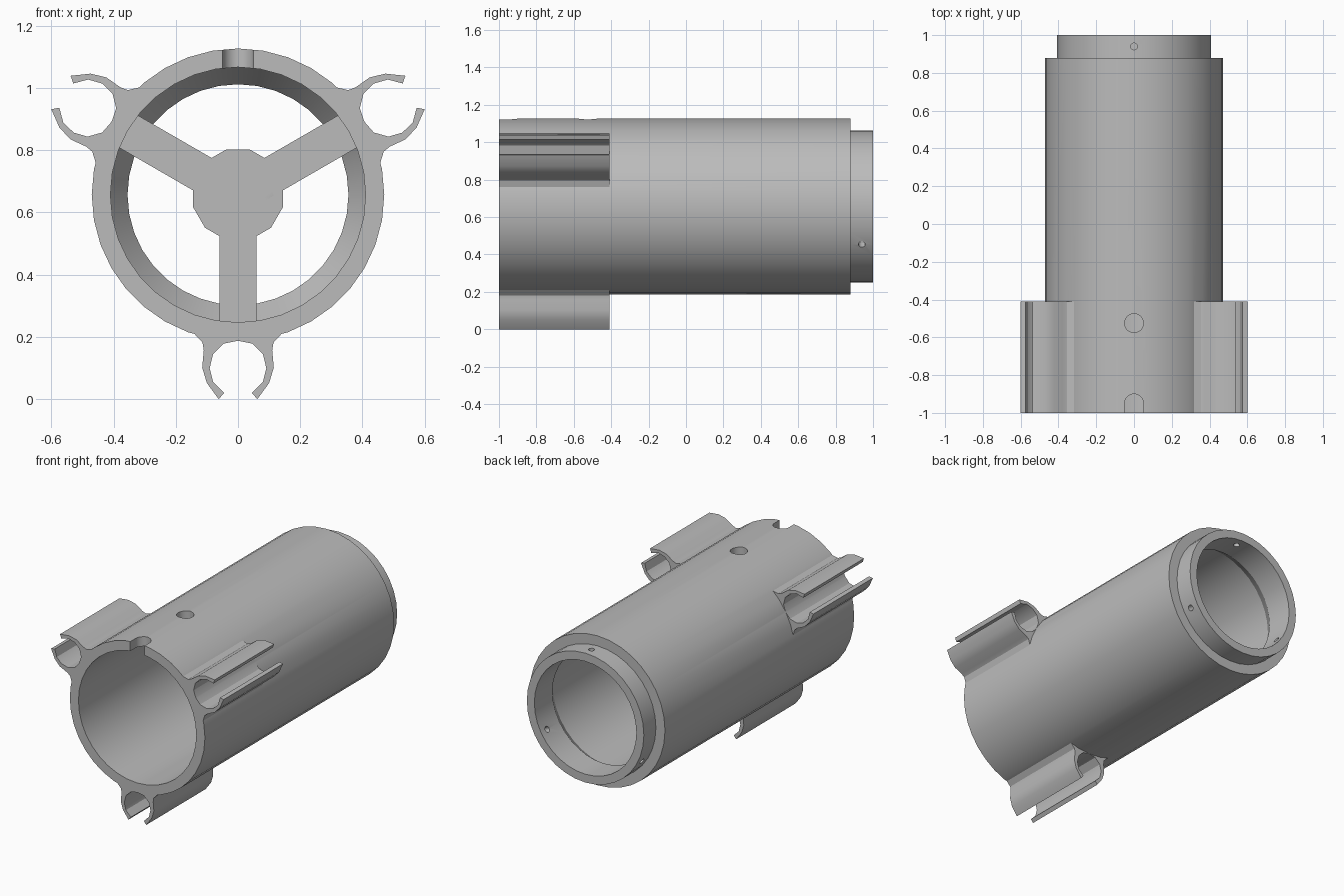
import bpy, bmesh, math
from mathutils import Matrix, Vector

cube = bpy.data.objects.get("Cube")
if cube:
    bpy.data.objects.remove(cube)

AXIS_Z = 0.657
grey = bpy.data.materials.new("matte grey")
grey.use_nodes = True
grey.diffuse_color = (0.5, 0.5, 0.5, 1)
grey.node_tree.nodes["Principled BSDF"].inputs["Base Color"].default_value = (0.5, 0.5, 0.5, 1)


def make(name, bm):
    bmesh.ops.recalc_face_normals(bm, faces=bm.faces)
    mesh = bpy.data.meshes.new(name)
    bm.to_mesh(mesh)
    bm.free()
    mesh.materials.append(grey)
    obj = bpy.data.objects.new(name, mesh)
    bpy.context.collection.objects.link(obj)
    return obj


def lathe(name, profile, sides):
    """Revolve a closed (radius, y) profile about the tube axis."""
    bm = bmesh.new()
    rings = []
    for i in range(sides):
        a = math.tau * i / sides
        rings.append([bm.verts.new((r * math.cos(a), y, AXIS_Z + r * math.sin(a)))
                      for r, y in profile])
    n = len(profile)
    for i in range(sides):
        a, b = rings[i], rings[(i + 1) % sides]
        for j in range(n):
            k = (j + 1) % n
            bm.faces.new((a[j], a[k], b[k], b[j]))
    return make(name, bm)


def extrude(name, outline, y0, y1, turn=0):
    """Extrude an (x, height from axis) outline along y, turned about the axis."""
    bm = bmesh.new()
    face = bm.faces.new([bm.verts.new((x, y0, z)) for x, z in outline])
    made = bmesh.ops.extrude_face_region(bm, geom=[face])["geom"]
    bmesh.ops.translate(bm, vec=(0, y1 - y0, 0),
                        verts=[v for v in made if isinstance(v, bmesh.types.BMVert)])
    place = Matrix.Translation((0, 0, AXIS_Z)) @ Matrix.Rotation(math.radians(turn), 4, "Y")
    bm.transform(place)
    return make(name, bm)


def cylinder(name, radius, start, end, sides=24):
    start, end = Vector(start), Vector(end)
    axis = end - start
    bm = bmesh.new()
    bmesh.ops.create_cone(bm, cap_ends=True, segments=sides, radius1=radius,
                          radius2=radius, depth=axis.length)
    bm.transform(Matrix.Translation((start + end) / 2)
                 @ axis.to_track_quat("Z", "Y").to_matrix().to_4x4())
    return make(name, bm)


def combine(target, other, operation):
    mod = target.modifiers.new(operation.lower(), "BOOLEAN")
    mod.operation, mod.object, mod.solver = operation, other, "EXACT"
    bpy.context.view_layer.objects.active = target
    bpy.ops.object.modifier_apply(modifier=mod.name)
    bpy.data.objects.remove(other)


def radial_hole(target, radius, angle, y, inner=0.3, outer=0.6):
    c, s = math.cos(math.radians(angle)), math.sin(math.radians(angle))
    combine(target, cylinder("hole_cutter", radius,
                             (inner * c, y, AXIS_Z + inner * s),
                             (outer * c, y, AXIS_Z + outer * s)), "DIFFERENCE")


# Tube with a stepped rear neck and a tapered shoulder inside
tube = lathe("tube_body", [(0.47, -1), (0.47, 0.88), (0.407, 0.88), (0.407, 1),
                           (0.355, 1), (0.355, 0.82), (0.41, 0.74), (0.41, -1)], 36)

# Three open spring clips around the front end
outer = [(0.062, -0.657), (0.1, -0.605), (0.115, -0.555), (0.11, -0.5),
         (0.114, -0.475), (0.14, -0.447), (0.2, -0.42)]
inner = [(0.045, -0.637), (0.08, -0.602), (0.091, -0.557), (0.08, -0.512),
         (0.045, -0.478)]


def mirrored(points):
    return [(-x, z) for x, z in reversed(points)]


clip_outline = (outer + [(0, -0.44)] + mirrored(outer)
                + [(-x, z) for x, z in inner] + [(0, -0.469)] + inner[::-1])
for turn in (0, 120, 240):
    combine(tube, extrude("clip", clip_outline, -1, -0.41, turn), "UNION")

# Front notch, top hole and three neck screw holes
radial_hole(tube, 0.05, 90, -0.95)
combine(tube, extrude("notch_cutter", [(-0.05, 0.3), (0.05, 0.3), (0.05, 0.6), (-0.05, 0.6)],
                      -1.1, -0.95), "DIFFERENCE")
radial_hole(tube, 0.05, 90, -0.525)
for angle in (90, 210, 330):
    radial_hole(tube, 0.018, angle, 0.94)

# Three-armed mount inside the tube
Y0, Y1 = -0.1, 0.02
mount = cylinder("inner_mount", 0.15, (0, Y0, AXIS_Z), (0, Y1, AXIS_Z), 12)
mount.data.transform(Matrix.Translation((0, 0, AXIS_Z))
                     @ Matrix.Rotation(math.radians(15), 4, "Y")
                     @ Matrix.Translation((0, 0, -AXIS_Z)))
for turn in (0, 120, 240):
    arm = [(-0.06, -0.42), (0.06, -0.42), (0.06, -0.02), (-0.06, -0.02)]
    combine(mount, extrude("arm", arm, Y0, Y1, turn), "UNION")
for x, z, r in ((0, 0, 0.064), (0.095, 0, 0.019), (-0.095, 0, 0.019),
                (0, 0.095, 0.019), (0, -0.095, 0.019)):
    combine(mount, cylinder("hole_cutter", r, (x, Y0 - 0.1, AXIS_Z + z),
                            (x, Y1 + 0.1, AXIS_Z + z)), "DIFFERENCE")

# Smooth shading with crisp edges
bpy.ops.object.select_all(action="DESELECT")
for obj in (tube, mount):
    obj.select_set(True)
bpy.context.view_layer.objects.active = tube
bpy.ops.object.shade_smooth_by_angle(angle=math.radians(30))
